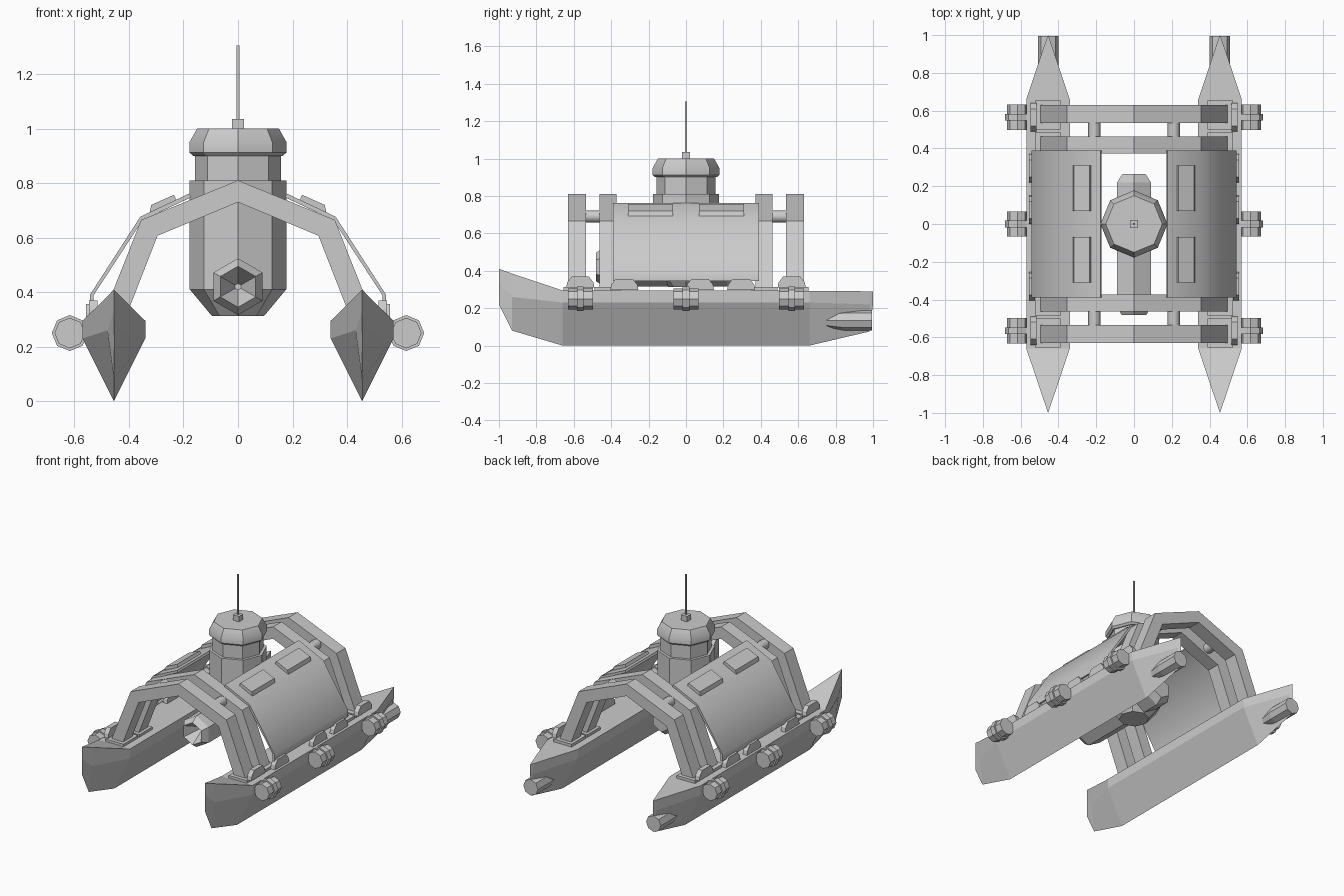
import bpy, bmesh, math
from mathutils import Vector

if "Cube" in bpy.data.objects:
    bpy.data.objects.remove(bpy.data.objects["Cube"])


def finish(name, bm, smooth=None):
    bmesh.ops.remove_doubles(bm, verts=bm.verts, dist=0.0005)
    bmesh.ops.recalc_face_normals(bm, faces=bm.faces)
    me = bpy.data.meshes.new(name)
    bm.to_mesh(me)
    bm.free()
    ob = bpy.data.objects.new(name, me)
    bpy.context.collection.objects.link(ob)
    if smooth:
        bpy.context.view_layer.objects.active = ob
        ob.select_set(True)
        bpy.ops.object.shade_smooth_by_angle(angle=math.radians(smooth))
        ob.select_set(False)
    return ob


def loft(name, rings, smooth=None):
    """Skin a list of closed rings and cap both ends."""
    bm = bmesh.new()
    vs = [[bm.verts.new(p) for p in r] for r in rings]
    n = len(rings[0])
    for a, b in zip(vs, vs[1:]):
        for i in range(n):
            j = (i + 1) % n
            bm.faces.new((a[i], a[j], b[j], b[i]))
    bm.faces.new(vs[0])
    bm.faces.new(vs[-1])
    return finish(name, bm, smooth)


def extrude_y(name, pts, y0, y1, smooth=None):
    return loft(name, [[(x, y, z) for x, z in pts] for y in (y0, y1)], smooth)


def extrude_x(name, pts, x0, x1):
    return loft(name, [[(x, y, z) for y, z in pts] for x in (x0, x1)])


def box(name, x0, x1, y0, y1, z0, z1):
    return extrude_y(name, [(x0, z0), (x1, z0), (x1, z1), (x0, z1)], y0, y1)


def turned_z(name, prof, sides, smooth=None):
    return loft(name, [[(r * math.cos(2 * math.pi * i / sides),
                         r * math.sin(2 * math.pi * i / sides), z)
                        for i in range(sides)] for r, z in prof], smooth)


def turned_y(name, cx, cz, prof, sides, smooth=None):
    return loft(name, [[(cx + r * math.sin(2 * math.pi * i / sides), y,
                         cz + r * math.cos(2 * math.pi * i / sides))
                        for i in range(sides)] for r, y in prof], smooth)


# hull stations: y, half width, deck z, chine z, keel z
STATIONS = [(-1, 0, .41, .33, .22), (-.93, .024, .385, .26, .08),
            (-.66, .115, .295, .23, 0), (.66, .115, .293, .23, 0),
            (.98, .008, .29, .22, .075), (1, 0, .29, .26, .22)]

for s, side in ((-1, "left"), (1, "right")):
    cx = .455 * s
    loft(side + "_hull", [[(cx, y, k), (cx + w, y, c), (cx + w, y, d),
                           (cx - w, y, d), (cx - w, y, c)]
                          for y, w, d, c, k in STATIONS])
    # stern jet tube
    turned_y(side + "_jet", cx, .135, [(.03, .7), (.054, .84), (.054, .995)], 8)

    # curved side panel
    outer = [(.178, .762), (.358, .677), (.542, .392), (.542, .345)]
    inner = [(.53, .345), (.53, .388), (.35, .664), (.172, .748)]
    extrude_y(side + "_panel", [(s * x, z) for x, z in outer + inner],
              -.39, .39, 50)

    # raised hatches on the panel
    hatch = [(.225, .735), (.235, .757), (.318, .72), (.325, .688)]
    for y in (-.19, .19):
        extrude_y(side + "_hatch", [(s * x, z) for x, z in hatch],
                  y - .12, y + .12)

    # trapezoid clamps along the deck edge
    for y, x in ((-.565, .535), (-.33, .545), (.075, .545),
                 (.295, .545), (.565, .535)):
        z = .31 if abs(y) > .5 else .297
        extrude_x(side + "_clamp",
                  [(y - .075, z), (y - .07, z + .028), (y - .045, z + .06),
                   (y + .045, z + .06), (y + .07, z + .028), (y + .075, z)],
                  s * (x - .02), s * (x + .012))

    # fender drums with a middle band
    for y in (-.565, 0, .565):
        turned_y(side + "_fender", s * .617, .25,
                 [(.056, y - .067), (.056, y + .067)], 8)
        turned_y(side + "_fender_band", s * .617, .25,
                 [(.066, y - .018), (.066, y + .018)], 8)

    # foot plates and tie rods of the arches
    for t in (-1, 1):
        box(side + "_foot_outer", s * .39, s * .525,
            t * .5, t * .655, .285, .312)
        box(side + "_foot_inner", s * .39, s * .525,
            t * .35, t * .488, .285, .312)
        turned_y(side + "_tie_rod", s * .21, .69,
                 [(.033, t * .44), (.033, t * .55)], 8, 50)

# chevron arches
half = [(.5, .3), (.355, .665), (0, .81)]
under = [(0, .73), (.295, .607), (.415, .3)]
arch = (half + [(-x, z) for x, z in half[1::-1]]
        + [(-x, z) for x, z in under[:0:-1]] + under)
for y0, y1 in ((-.63, -.535), (-.463, -.372), (.372, .463), (.535, .63)):
    extrude_y("arch", arch, y0, y1)

# central column, turret and mast
turned_z("column", [(.095, .312), (.177, .41), (.177, .81)], 8)
turned_z("turret_neck", [(.158, .8), (.158, .905)], 8)
turned_z("turret_cap", [(.165, .9), (.178, .912), (.178, .95), (.15, 1.0)], 8, 30)
box("mast_base", -.022, .022, -.022, .022, .995, 1.036)
box("mast", -.005, .005, -.005, .005, 1.03, 1.305)

# hexagonal pod slung under the column with a recessed front
turned_y("pod", 0, .42, [(.012, -.38), (.075, -.482), (.104, -.44),
                         (.104, .22), (.07, .265)], 6)
